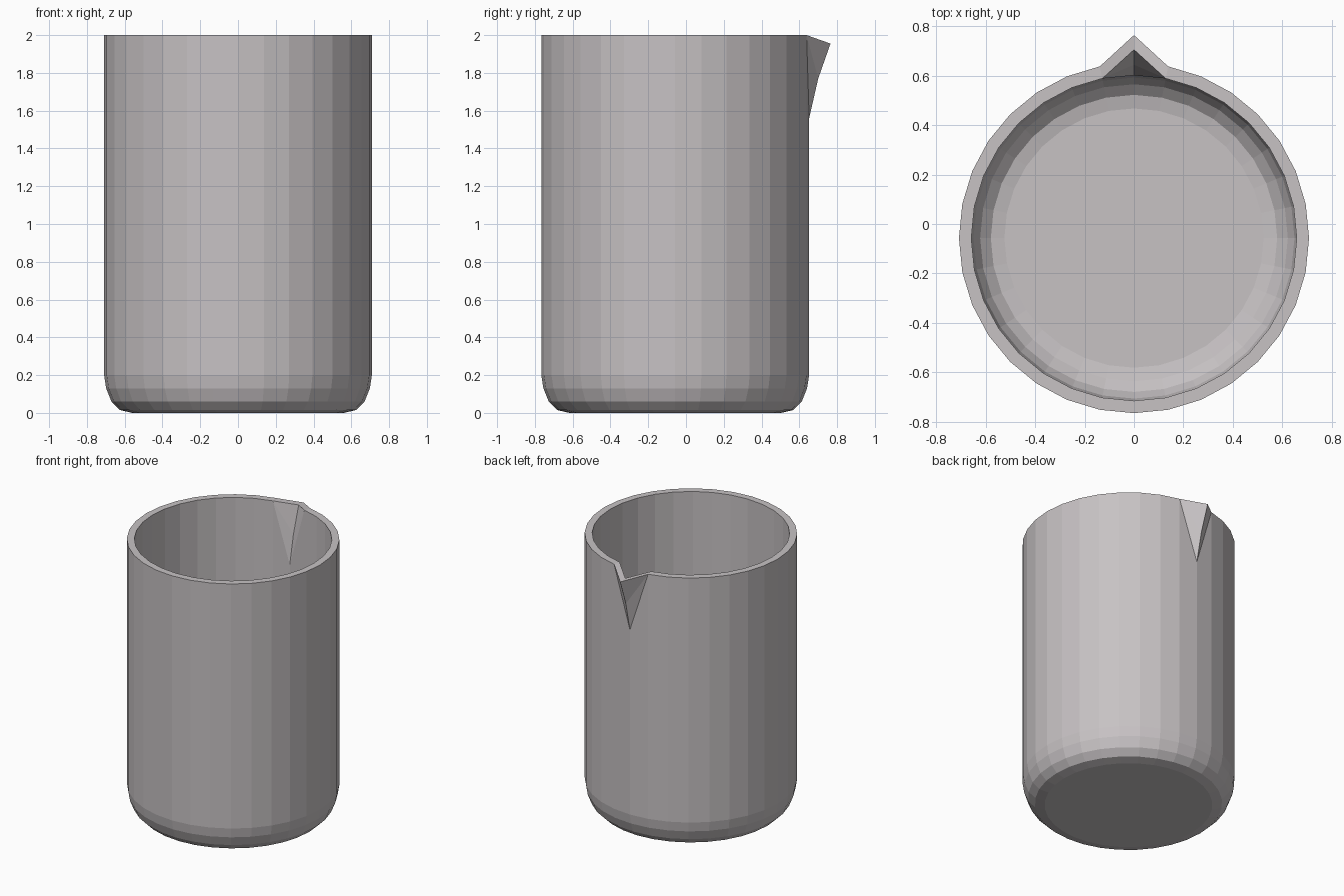
import bpy, bmesh, math

if "Cube" in bpy.data.objects:
    bpy.data.objects.remove(bpy.data.objects["Cube"])

N = 32            # sides of the beaker
CY = -0.057       # centre of the round body (spout pushes it off the origin)

mat = bpy.data.materials.new("pale_grey")
mat.diffuse_color = (0.57, 0.54, 0.55, 1.0)
mat.use_nodes = True
mat.node_tree.nodes["Principled BSDF"].inputs["Base Color"].default_value = mat.diffuse_color

bm = bmesh.new()


def ring(r, z):
    """Ring of vertices; index 0 lies at the back (+y), under the spout."""
    return [bm.verts.new((r * math.sin(2 * math.pi * i / N),
                          CY + r * math.cos(2 * math.pi * i / N), z))
            for i in range(N)]


def wall(profile, spout, flip):
    """Closed floor, rounded base, straight wall and pulled-out spout."""
    faces = []
    rings = [ring(r, z) for r, z in profile]
    faces.append(rings[0][::-1])
    # wall strips, counter-clockwise seen from outside
    for a, b in zip(rings, rings[1:]):
        for i in range(N):
            j = (i + 1) % N
            faces.append([a[j], a[i], b[i], b[j]])
    # spout: fan from the two neighbouring rim corners
    top = rings[-1]
    root, mid, tip = [bm.verts.new((0, y, z)) for y, z in spout[1:]]
    top[0].co = (0, *spout[0])
    bm.verts.remove(root)
    root = top[0]
    for lo, hi in ((root, mid), (mid, tip)):
        faces.append([top[1], lo, hi])
        faces.append([hi, lo, top[-1]])
    for f in faces:
        bm.faces.new(f[::-1] if flip else f)
    return [tip] + top[1:]


# outer and inner skins
R, T = 0.709, 0.05
outer = wall([(0.56, 0), (0.625, 0.015), (0.67, 0.06), (0.698, 0.13),
              (R, 0.2), (R, 2)],
             [(CY + R, 1.56), (0, 0), (0.70, 1.77), (0.765, 1.955)], False)
inner = wall([(0.525, 0.05), (0.58, 0.062), (0.623, 0.1), (0.65, 0.15),
              (R - T, 0.2), (R - T, 2)],
             [(CY + R - T, 1.56), (0, 0), (0.645, 1.77), (0.706, 1.96)], True)

# rim joining both skins
for i in range(N):
    j = (i + 1) % N
    bm.faces.new([outer[j], outer[i], inner[i], inner[j]])

bmesh.ops.recalc_face_normals(bm, faces=bm.faces)
mesh = bpy.data.meshes.new("beaker")
bm.to_mesh(mesh)
bm.free()
mesh.materials.append(mat)
bpy.context.collection.objects.link(bpy.data.objects.new("beaker", mesh))
